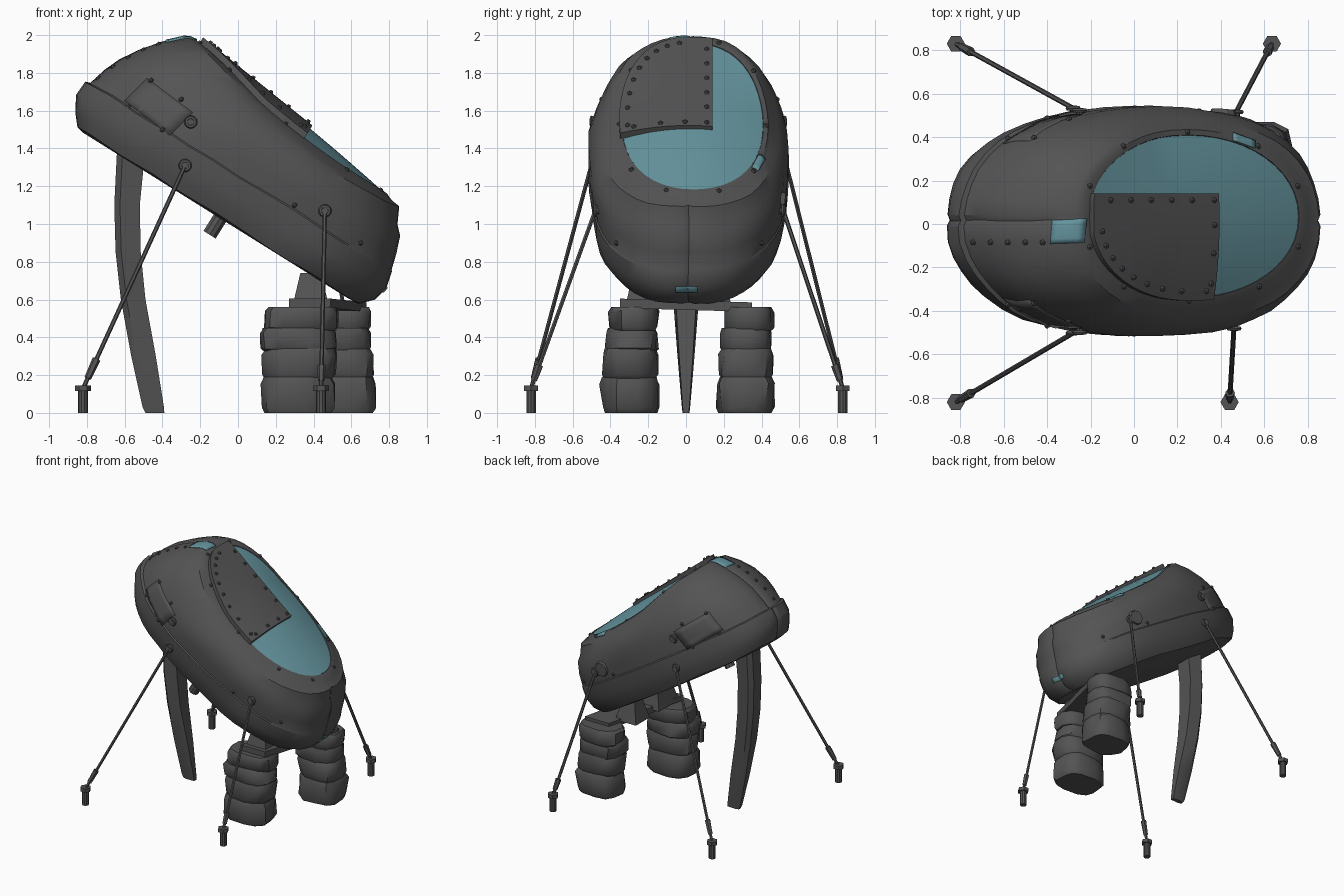
import bpy, bmesh, math, random
from mathutils import Vector, noise
from mathutils.bvhtree import BVHTree

if "Cube" in bpy.data.objects:
    bpy.data.objects.remove(bpy.data.objects["Cube"])

random.seed(4)


def material(name, rgb):
    m = bpy.data.materials.new(name)
    m.diffuse_color = (*rgb, 1)
    m.use_nodes = True
    m.node_tree.nodes["Principled BSDF"].inputs["Base Color"].default_value = m.diffuse_color
    return m


GREY = material("dark grey metal", (0.088, 0.088, 0.088))
BLUE = material("teal glass", (0.13, 0.30, 0.345))


def finish(name, bm, mat=GREY, angle=32):
    bmesh.ops.recalc_face_normals(bm, faces=bm.faces)
    me = bpy.data.meshes.new(name)
    bm.to_mesh(me)
    bm.free()
    me.materials.append(mat)
    ob = bpy.data.objects.new(name, me)
    bpy.context.collection.objects.link(ob)
    bpy.ops.object.select_all(action='DESELECT')
    ob.select_set(True)
    bpy.context.view_layer.objects.active = ob
    bpy.ops.object.shade_smooth_by_angle(angle=math.radians(angle))
    return ob


def loft(bm, rings):
    """Skin a stack of equal rings and cap both ends."""
    vs = [[bm.verts.new(p) for p in r] for r in rings]
    n = len(vs[0])
    for a, b in zip(vs, vs[1:]):
        for i in range(n):
            j = (i + 1) % n
            bm.faces.new((a[i], a[j], b[j], b[i]))
    bm.faces.new(vs[0][::-1])
    bm.faces.new(vs[-1])


def rod(bm, a, b, r, r2=None, sides=8):
    """Cylinder between two points."""
    a, b = Vector(a), Vector(b)
    q = (b - a).to_track_quat('Z', 'Y')
    loft(bm, [[p + q @ Vector((rad * math.cos(t), rad * math.sin(t), 0))
               for t in (2 * math.pi * i / sides for i in range(sides))]
              for p, rad in ((a, r), (b, r if r2 is None else r2))])


def tilt(u, y, w):
    """Pod space (along, across, out of the deck) to world space."""
    return Vector((.848 * u + .53 * w, y + .015, 1.25 - .53 * u + .848 * w))


def sag(u, y):
    """The deck curves down towards its sides behind the dome."""
    return y * y * min(1, max(0, (u + .5) / .4))


def deck(u, y, w):
    return tilt(u, y, w - .12 * u - .36 * sag(u, y))


def oval(t, a, b, n=2.3):
    c, s = math.cos(t), math.sin(t)
    return (math.copysign(abs(c) ** (2 / n), c) * a,
            math.copysign(abs(s) ** (2 / n), s) * b)


# Pod hull: w, slope of w along u, u min, u max, half width, side sag
LAYERS = [(-.237, 0, -.82, .83, .425, 0), (-.228, 0, -.865, .905, .47, 0),
          (-.17, 0, -.91, .96, .50, 0), (-.087, 0, -.95, .978, .522, 0),
          (.0, 0, -.945, .955, .53, 0), (.008, 0, -.92, .948, .523, 0),
          (.10, 0, -.895, .922, .532, 0), (.19, 0, -.86, .893, .53, 0),
          (.27, -.04, -.80, .85, .508, .1), (.358, -.05, -.725, .81, .472, .24),
          (.41, -.115, -.63, .755, .43, .34), (.428, -.12, -.59, .72, .40, .36),
          (.428, -.12, -.55, .68, .375, .36), (.405, -.12, -.545, .675, .371, .36)]
ANGLES = sorted([2 * math.pi * i / 44 for i in range(44)] +
                [.03, math.pi - .03, math.pi + .03, 2 * math.pi - .03])
bm = bmesh.new()
rings = []
for k, (w, slope, u0, u1, hy, drop) in enumerate(LAYERS):
    ring = []
    for t in ANGLES:
        # Seam down the middle at both ends, faded out at the window frame
        g = .986 if abs(math.sin(t)) < .01 and k < 11 else 1
        n = 2.5 if math.cos(t) > 0 and k < 7 else 2.1 if k > 10 else 2.3
        du, y = oval(t, (u1 - u0) / 2 * g, hy * g, n)
        u = (u0 + u1) / 2 + du
        y += .02 if k > 10 else 0
        p = tilt(u, y, w + slope * u - drop * sag(u, y))
        if 0 < k < 11:
            p += noise.noise_vector(p * 4.5) * .012
        ring.append(p)
    rings.append(ring)
loft(bm, rings)
bm.normal_update()
bmesh.ops.recalc_face_normals(bm, faces=bm.faces)
# The window opening is closed by the glass, so drop the deck cap
bmesh.ops.delete(bm, geom=[f for f in bm.faces if len(f.verts) > 4 and
                           f.calc_center_median().z > 1.3], context='FACES_ONLY')
TREE = BVHTree.FromBMesh(bm)
finish("pod_hull", bm)


def hit(origin, direction):
    p, n, _, _ = TREE.ray_cast(Vector(origin), Vector(direction))
    return (p, n) if p else (Vector(origin), -Vector(direction))


# Window glass, gently domed
bm = bmesh.new()
rings = []
for f in (1, .85, .65, .45, .25, .08):
    ring = []
    for i in range(48):
        du, y = oval(2 * math.pi * i / 48, .613 * f, .373 * f, 2.1)
        ring.append(deck(.065 + du, y + .02, .424 + .018 * (1 - f * f)))
    rings.append(ring)
loft(bm, rings)
bmesh.ops.delete(bm, geom=[f for f in bm.faces if len(f.verts) > 4 and
                           f.calc_area() > .1], context='FACES_ONLY')
finish("window_glass", bm, BLUE)

# Riveted cover plate over one quarter of the window, bent to the deck
bm = bmesh.new()
rings = []
for i in range(17):
    f = i / 16
    u = -.548 + (.190 + .548) * f ** 1.6
    half = .388 * max(0, 1 - abs((u - .065) / .622) ** 2.2) ** (1 / 2.2)
    lo, hi = .02 - half, min(.125, .02 + half)
    ys = [lo + (hi - lo) * j / 10 for j in range(11)]
    rings.append([deck(u, y, .462) for y in ys] + [deck(u, y, .425) for y in ys[::-1]])
loft(bm, rings)
finish("cover_plate", bm)

# Rivets on the plate, window frame and upper hull
spots = [deck(u, .095, .462) for u in (-.45, -.33, -.21, -.09, .03, .16)]
spots += [deck(.16, y, .462) for y in (-.29, -.15, -.02)]
for i in range(9):
    du, y = oval(math.pi * (1.05 + .06 * i), .57, .345)
    if .065 + du < .17:
        spots.append(deck(.065 + du, y + .02, .462))
for i in range(10):
    du, y = oval(2 * math.pi * (i + .5) / 10, .64, .388)
    spots.append(deck(.065 + du, y + .02, .426))
for x in (-.74, -.66, -.58, -.5, -.42):
    spots.append(hit((x, -.085, 3), (0, 0, -1))[0])
for x, z in ((-.58, 1.62), (-.46, 1.76), (-.3, 1.66), (-.4, 1.5),
             (.3, 1.1), (.65, .9)):
    spots += [hit((x, s * 2, z), (0, -s, 0))[0] for s in (-1, 1)]
bm = bmesh.new()
for p in spots:
    v = bmesh.ops.create_icosphere(bm, subdivisions=1, radius=.015)['verts']
    bmesh.ops.translate(bm, verts=v, vec=p)
finish("rivets", bm)


def patch(name, corner, e1, e2, direction, mat, lift=.006, n=6):
    """Plate that follows the hull, found by projecting a grid onto it."""
    bm = bmesh.new()
    g = []
    for i in range(n):
        row = []
        for j in range(n):
            o = Vector(corner) + Vector(e1) * (i / (n - 1)) + Vector(e2) * (j / (n - 1))
            p, nor = hit(o, direction)
            row.append(bm.verts.new(p + nor * lift))
        g.append(row)
    for i in range(n - 1):
        for j in range(n - 1):
            bm.faces.new((g[i][j], g[i + 1][j], g[i + 1][j + 1], g[i][j + 1]))
    ob = finish(name, bm, mat)
    # Face the same way as the hull
    if ob.data.polygons[0].normal.dot(Vector(direction)) > 0:
        ob.data.flip_normals()
    sol = ob.modifiers.new("thickness", 'SOLIDIFY')
    sol.thickness = .008


# Bare patches and side panels
patch("top_patch", (-.385, -.09, 3), (.155, .005, 0), (.01, .11, 0), (0, 0, -1), BLUE)
patch("frame_patch", (.455, .384, 3), (.10, -.036, 0), (0, .034, 0), (0, 0, -1), BLUE)
patch("nose_patch", (3, -.055, .642), (0, .115, 0), (0, 0, .026), (-1, 0, 0), BLUE)
for s, side in ((-1, "front"), (1, "back")):
    patch(side + "_side_panel", (-.60, s * 2, 1.65), (.12, 0, .12), (.24, 0, -.18),
          (0, -s, 0), GREY, .003)

# Stacked sandbag feet
for name, cx, cy, hx, hy in (("front_foot", .325, -.285, .20, .155),
                             ("back_foot", .545, .325, .18, .155)):
    bm = bmesh.new()
    for k, (z0, z1) in enumerate(((0, .19), (.18, .34), (.325, .45), (.435, .56))):
        s = 1 - .05 * k
        ox, oy = random.uniform(-.014, .014), random.uniform(-.012, .012)
        rings = []
        for f, g in ((0, .9), (.15, .99), (.8, 1), (1, .91)):
            ring = []
            for i in range(12):
                dx, dy = oval(2 * math.pi * (i + .3) / 12, hx * g, hy * s * g, 2.7)
                p = Vector((cx + ox + dx, cy + oy + dy, z0 + (z1 - z0) * f))
                d = noise.noise_vector(p * 8) * .024
                ring.append(p + Vector((d.x, d.y, d.z * .5 if 0 < f < 1 else 0)))
            rings.append(ring)
        loft(bm, rings)
    finish(name, bm, GREY, 40)

# Plank across the feet and the wedges that carry the nose
bm = bmesh.new()
loft(bm, [[Vector((x + dx, y, z + dz)) for dx, dz in
           ((-.11, -.02), (.11, -.02), (.11, .03), (-.11, .03))]
          for x, y, z in ((.38, -.35, .575), (.57, .35, .555))])
finish("cross_plank", bm)
bm = bmesh.new()
for y0, y1 in ((-.32, -.06), (.06, .24)):
    loft(bm, [[Vector((x, y, z)) for y in (y0 + i, y1 - i)
               for x in ((x0, x1) if y == y0 + i else (x1, x0))]
              for x0, x1, z, i in ((.29, .48, .57, 0), (.33, .44, .74, .04))])
finish("nose_wedges", bm)

# Curved tapering rear prop
prop = []
for z, x0, x1, h in ((0.0, -.49, -.39, .018), (.03, -.505, -.392, .022),
                     (.3, -.565, -.435, .045), (.6, -.62, -.49, .068),
                     (.85, -.648, -.515, .078), (1.1, -.655, -.52, .082),
                     (1.4, -.64, -.49, .085)):
    prop.append([Vector(p) for p in ((x0, -h * .6, z), (x0 + .03, -h, z), (x1, -h * .8, z),
                                     (x1, h * .8, z), (x0 + .03, h, z), (x0, h * .6, z))])
bm = bmesh.new()
loft(bm, prop)
finish("rear_prop", bm, GREY, 35)

# Short pipe stub under the floor
bm = bmesh.new()
rod(bm, tilt(.035, -.38, -.34), tilt(.035, -.38, -.2), .04, sides=10)
finish("floor_stub", bm)


def eye(name, p, s):
    """Eye bolt lying against the hull side."""
    bpy.ops.mesh.primitive_torus_add(major_segments=14, minor_segments=6,
                                     major_radius=.024, minor_radius=.011,
                                     location=p, rotation=(math.pi / 2, 0, 0))
    ob = bpy.context.object
    ob.name = name
    ob.data.materials.append(GREY)
    bpy.ops.object.shade_smooth_by_angle()
    bm = bmesh.new()
    rod(bm, p - Vector((0, s * .05, 0)), p + Vector((0, s * .012, 0)), .018)
    finish(name + "_bolt", bm)


# Guy ropes, tensioners and ground pegs
GUYS = [("front_left", -.28, 1.31, -.82, -.82, -1), ("front_right", .46, 1.07, .44, -.82, -1),
        ("back_left", -.28, 1.31, -.82, .83, 1), ("back_right", .47, 1.07, .635, .83, 1)]
for name, ax, az, px, py, s in GUYS:
    a = hit((ax, s * 2, az), (0, -s, 0))[0] + Vector((0, s * .015, 0))
    b = Vector((px, py, .13))
    eye(name + "_eye", a, s)
    bm = bmesh.new()
    rod(bm, a, b, .0115, sides=6)
    rod(bm, a.lerp(b, .87), a.lerp(b, .955), .022, .018, 6)
    finish(name + "_rope", bm)
    bm = bmesh.new()
    rod(bm, (px, py, 0), (px, py, .12), .026, sides=10)
    rod(bm, (px, py, .115), (px, py, .145), .042, sides=6)
    finish(name + "_peg", bm)

# Round pad beside the rear eye bolt
bm = bmesh.new()
p, nor = hit((.41, 2, 1.11), (0, -1, 0))
rod(bm, p - nor * .02, p + nor * .014, .065, .055, 10)
finish("anchor_pad", bm)

# Spare eye bolts higher on the hull
for s, side in ((-1, "front"), (1, "back")):
    eye(side + "_spare_eye", hit((-.25, s * 2, 1.54), (0, -s, 0))[0] + Vector((0, s * .015, 0)), s)
